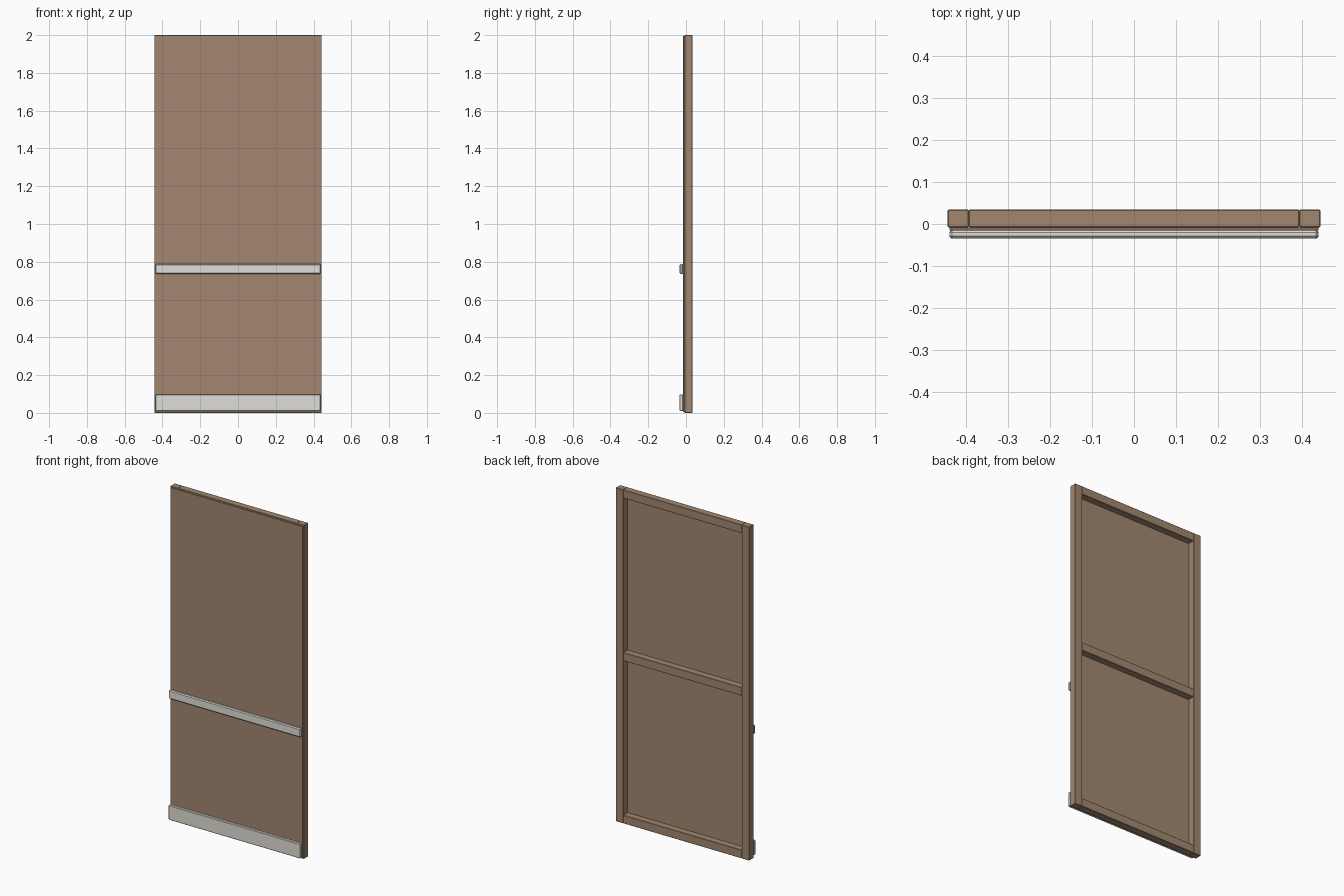
import bpy

if "Cube" in bpy.data.objects:
    bpy.data.objects.remove(bpy.data.objects["Cube"])

def material(name, color):
    m = bpy.data.materials.new(name)
    m.diffuse_color = (*color, 1)
    m.use_nodes = True
    m.node_tree.nodes["Principled BSDF"].inputs["Base Color"].default_value = m.diffuse_color
    return m

wood = material("wood", (0.36, 0.245, 0.16))
paint = material("paint", (0.74, 0.73, 0.68))

def box(name, x, y, z, mat, bevel):
    """Bevelled box from (min, max) ranges."""
    ranges = (x, y, z)
    bpy.ops.mesh.primitive_cube_add(size=1)
    ob = bpy.context.object
    ob.name = name
    ob.location = [(a + b) / 2 for a, b in ranges]
    ob.scale = [b - a for a, b in ranges]
    bpy.ops.object.transform_apply(location=True, scale=True)
    ob.data.materials.append(mat)
    mod = ob.modifiers.new("bevel", 'BEVEL')
    mod.width = bevel
    mod.segments = 1
    return ob

W, INNER, T = 0.443, 0.393, 0.05   # half width, stud inner edge, timber size
FRAME_Y = (-0.008, 0.034)

# Studs at both sides
box("left_stud", (-W, -INNER), FRAME_Y, (0, 2), wood, 0.002)
box("right_stud", (INNER, W), FRAME_Y, (0, 2), wood, 0.002)

# Horizontal rails between the studs
for name, z in (("bottom_plate", 0), ("middle_rail", 1 - T / 2), ("top_plate", 2 - T)):
    box(name, (-INNER, INNER), FRAME_Y, (z, z + T), wood, 0.002)

# Wall sheet on the front of the frame
box("wall_panel", (-0.438, 0.438), (-0.015, -0.008), (0.005, 1.995), wood, 0.001)

# Painted trim strips
box("chair_rail", (-0.438, 0.438), (-0.034, -0.015), (0.736, 0.788), paint, 0.005)
box("baseboard", (-0.438, 0.438), (-0.034, -0.015), (0.01, 0.098), paint, 0.003)
